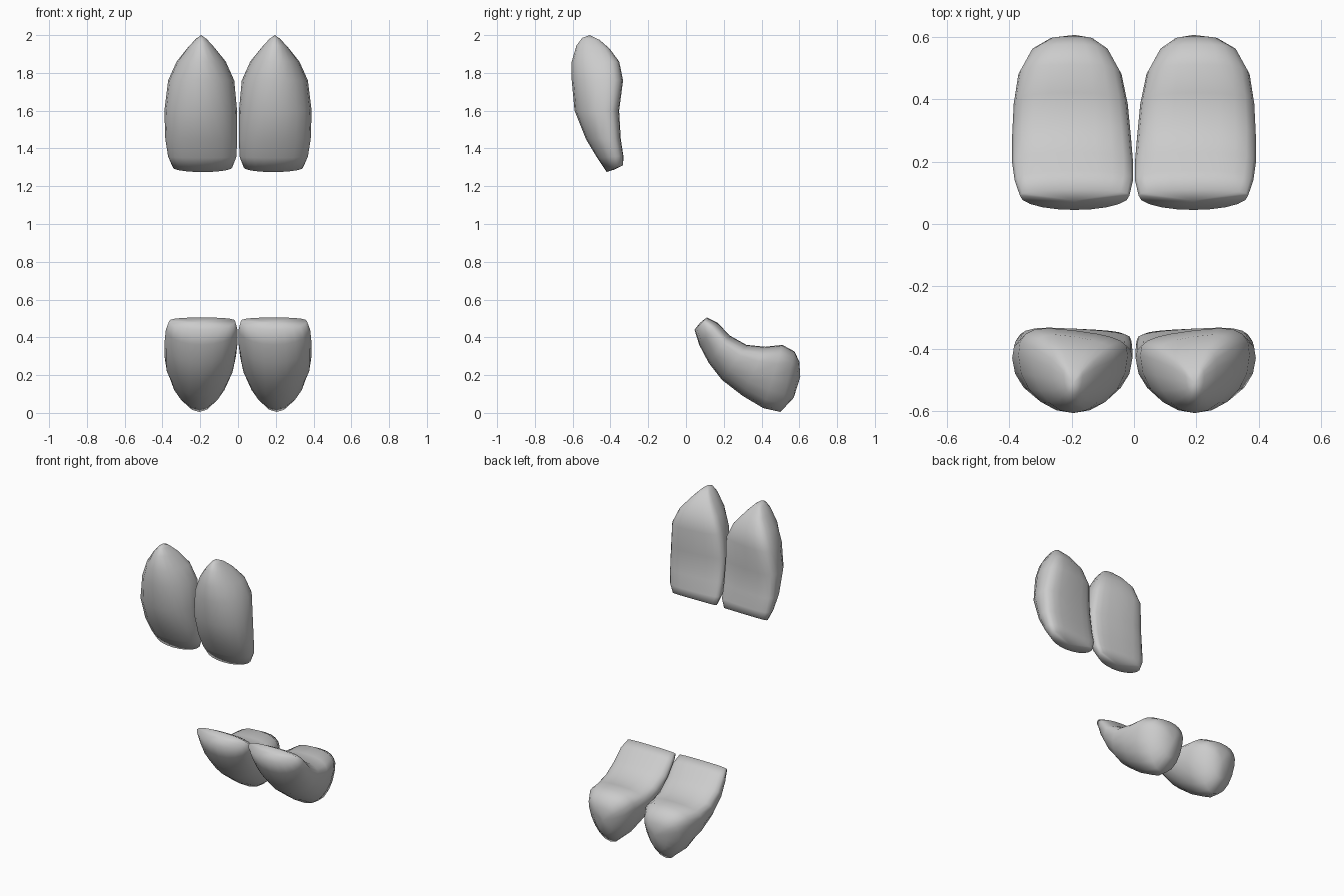
import bpy, bmesh, math

cube = bpy.data.objects.get("Cube")
if cube:
    bpy.data.objects.remove(cube, do_unlink=True)

enamel = bpy.data.materials.new("enamel grey")
enamel.use_nodes = True
COLOUR = (0.6, 0.6, 0.6, 1)
enamel.diffuse_color = COLOUR
enamel.node_tree.nodes["Principled BSDF"].inputs["Base Color"].default_value = COLOUR

SEGMENTS = 20


def signed_power(value, power):
    return math.copysign(abs(value) ** power, value)


def build_tooth(name, side, sections, tips, back_power, slant):
    """Loft rounded sections: (front y, front z, back y, back z, inner x, outer x)."""
    bm = bmesh.new()
    rings = []
    for yf, zf, yb, zb, x0, x1 in sections:
        ring = []
        for i in range(SEGMENTS):
            a = 2 * math.pi * i / SEGMENTS
            c, s = math.cos(a), math.sin(a)
            # elliptical front, squarer and flatter back
            if s < 0:
                u, t = c, 0.7 + 0.7 * s
            else:
                u = signed_power(c, back_power)
                t = 0.7 + 0.3 * s ** back_power + slant * u * s
            x = (x0 + x1) / 2 + u * (x1 - x0) / 2
            ring.append(bm.verts.new((side * x, yf + t * (yb - yf), zf + t * (zb - zf))))
        rings.append(ring)
    for a, b in zip(rings, rings[1:]):
        for i in range(SEGMENTS):
            j = (i + 1) % SEGMENTS
            bm.faces.new((a[i], a[j], b[j], b[i]))
    # close both ends with a fan
    for ring, (x, y, z) in zip((rings[0], rings[-1]), tips):
        tip = bm.verts.new((side * x, y, z))
        for i in range(SEGMENTS):
            bm.faces.new((ring[i], ring[(i + 1) % SEGMENTS], tip))
    bmesh.ops.recalc_face_normals(bm, faces=bm.faces)
    for face in bm.faces:
        face.smooth = True
    mesh = bpy.data.meshes.new(name)
    bm.to_mesh(mesh)
    bm.free()
    mesh.materials.append(enamel)
    bpy.context.collection.objects.link(bpy.data.objects.new(name, mesh))


# biting edge to gum end
upper = [
    (-0.42, 1.275, -0.335, 1.31, 0.03, 0.345),
    (-0.47, 1.35, -0.335, 1.36, 0.008, 0.37),
    (-0.53, 1.45, -0.35, 1.45, 0.005, 0.385),
    (-0.59, 1.60, -0.36, 1.60, 0.005, 0.39),
    (-0.605, 1.76, -0.34, 1.76, 0.02, 0.37),
    (-0.605, 1.86, -0.36, 1.86, 0.065, 0.325),
    (-0.58, 1.945, -0.41, 1.93, 0.125, 0.265),
    (-0.55, 1.985, -0.46, 1.975, 0.165, 0.225),
]
lower = [
    (0.045, 0.44, 0.11, 0.505, 0.015, 0.365),
    (0.07, 0.36, 0.17, 0.475, 0.003, 0.382),
    (0.12, 0.265, 0.23, 0.41, 0.003, 0.39),
    (0.19, 0.175, 0.32, 0.36, 0.01, 0.39),
    (0.30, 0.09, 0.42, 0.35, 0.02, 0.385),
    (0.41, 0.025, 0.51, 0.36, 0.04, 0.37),
    (0.50, 0.005, 0.575, 0.325, 0.08, 0.33),
    (0.57, 0.08, 0.60, 0.27, 0.13, 0.27),
]

for label, side in (("left", 1), ("right", -1)):
    build_tooth(f"upper_{label}_incisor", side, upper,
                ((0.19, -0.38, 1.288), (0.195, -0.51, 2.0)), 0.65, 0.08)
    build_tooth(f"lower_{label}_incisor", side, lower,
                ((0.19, 0.075, 0.478), (0.19, 0.605, 0.19)), 0.8, 0.0)
